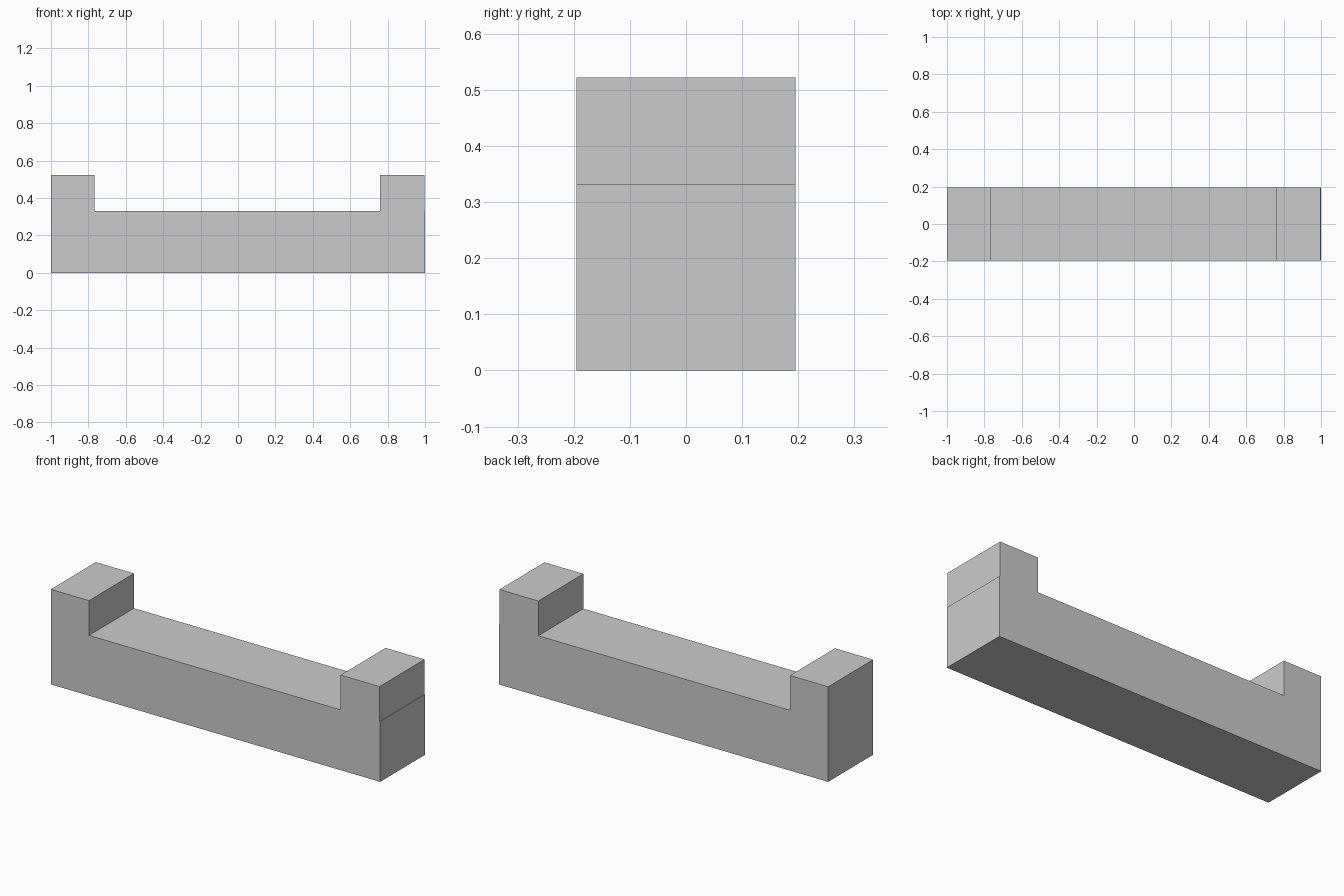
import bpy
import bmesh

if "Cube" in bpy.data.objects:
    bpy.data.objects.remove(bpy.data.objects["Cube"])

HALF_DEPTH = 0.195

# Side profile (x, z): long beam with a raised block at each end,
# the right block set back by a hair from the beam end
profile = [
    (-1.0, 0.0), (1.0, 0.0), (1.0, 0.331), (0.996, 0.331), (0.996, 0.522),
    (0.76, 0.522), (0.76, 0.331), (-0.768, 0.331), (-0.768, 0.522), (-1.0, 0.522),
]

# Extrude the profile from front to back
bm = bmesh.new()
face = bm.faces.new([bm.verts.new((x, -HALF_DEPTH, z)) for x, z in profile])
extruded = bmesh.ops.extrude_face_region(bm, geom=[face], use_keep_orig=True)
moved = [v for v in extruded["geom"] if isinstance(v, bmesh.types.BMVert)]
bmesh.ops.translate(bm, verts=moved, vec=(0, 2 * HALF_DEPTH, 0))
bmesh.ops.recalc_face_normals(bm, faces=bm.faces)

mesh = bpy.data.meshes.new("notched_beam")
bm.to_mesh(mesh)
bm.free()
bpy.context.collection.objects.link(bpy.data.objects.new("notched_beam", mesh))
